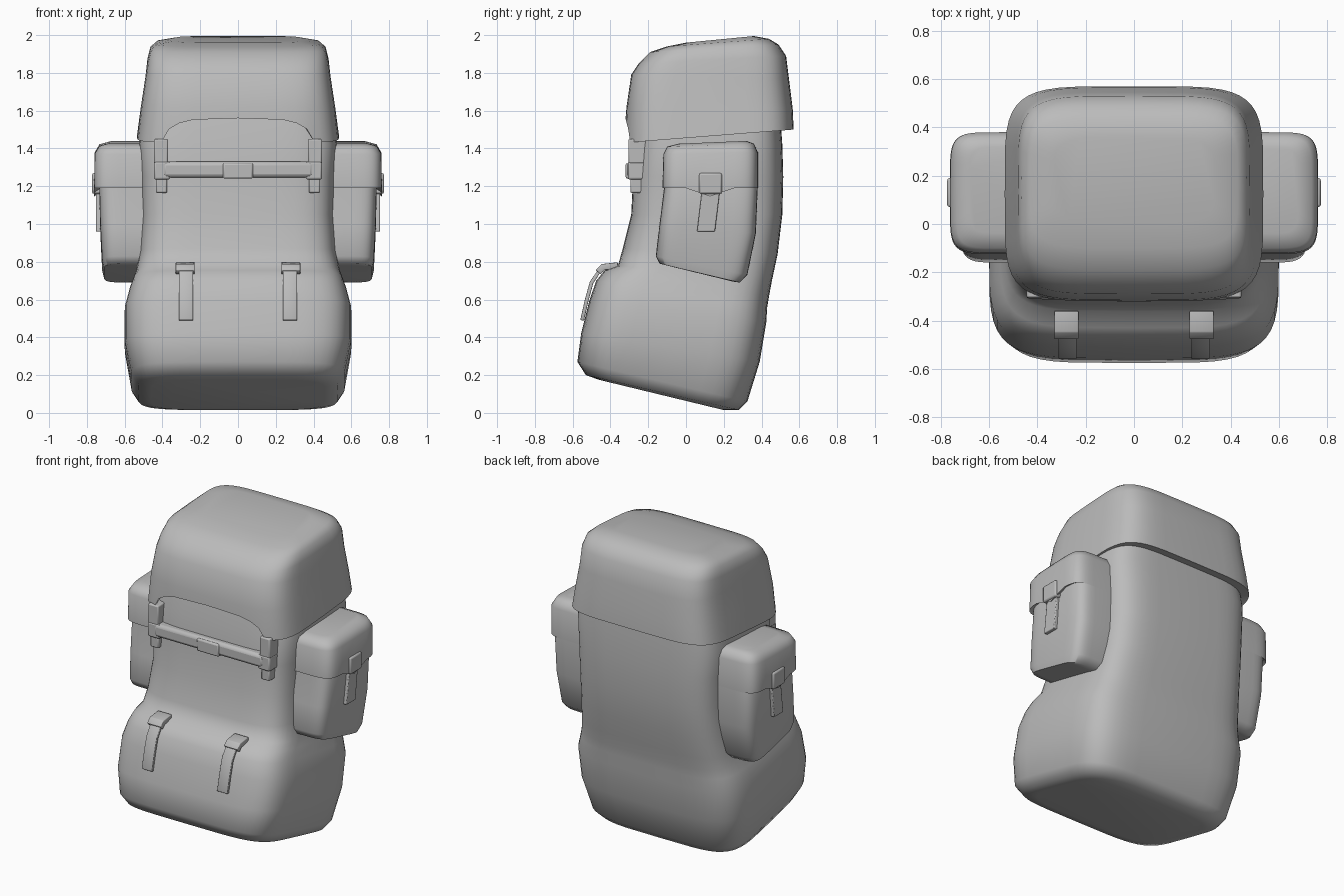
import bpy, bmesh, math
from mathutils import Vector

cube = bpy.data.objects.get("Cube")
if cube:
    bpy.data.objects.remove(cube, do_unlink=True)

canvas = bpy.data.materials.new("grey_canvas")
canvas.use_nodes = True
colour = (0.5, 0.5, 0.5, 1)
canvas.diffuse_color = colour
canvas.node_tree.nodes["Principled BSDF"].inputs["Base Color"].default_value = colour


def finish(name, bm, mirror=False, bevel=0, thickness=0):
    """Turn a bmesh into a shaded object with its modifiers."""
    bmesh.ops.recalc_face_normals(bm, faces=bm.faces)
    mesh = bpy.data.meshes.new(name)
    bm.to_mesh(mesh)
    bm.free()
    mesh.materials.append(canvas)
    obj = bpy.data.objects.new(name, mesh)
    bpy.context.collection.objects.link(obj)
    if thickness:
        mod = obj.modifiers.new("thickness", "SOLIDIFY")
        mod.thickness = thickness
        mod.offset = 0
    if bevel:
        mod = obj.modifiers.new("soft_edges", "BEVEL")
        mod.width = bevel
        mod.segments = 2
    if mirror:
        obj.modifiers.new("mirror", "MIRROR")
    bpy.ops.object.select_all(action="DESELECT")
    obj.select_set(True)
    bpy.context.view_layer.objects.active = obj
    bpy.ops.object.shade_smooth_by_angle(angle=math.radians(55))
    return obj


def power(v, p):
    return math.copysign(abs(v) ** p, v)


def loft(name, rings, centre_x=0, squareness=5, lift=None, mirror=False, segments=48):
    """Skin rounded-square rings: (front y, front z, back y, back z, half width)."""
    bm = bmesh.new()
    loops = []
    for i, (fy, fz, by, bz, half) in enumerate(rings):
        loop = []
        for k in range(segments):
            a = math.tau * k / segments
            x = half * power(math.cos(a), 2 / squareness)
            s = (1 + power(math.sin(a), 2 / squareness)) / 2
            p = Vector((centre_x + x, fy + (by - fy) * s, fz + (bz - fz) * s))
            if lift:
                p.z += lift(i, p)
            loop.append(bm.verts.new(p))
        loops.append(loop)
    for low, high in zip(loops, loops[1:]):
        for k in range(segments):
            n = (k + 1) % segments
            bm.faces.new((low[k], low[n], high[n], high[k]))
    bm.faces.new(loops[0])
    bm.faces.new(loops[-1])
    return finish(name, bm, mirror)


def box(name, low, high, bevel=0.01, mirror=False):
    bm = bmesh.new()
    bmesh.ops.create_cube(bm, size=1)
    low, high = Vector(low), Vector(high)
    for v in bm.verts:
        v.co = (low + high) / 2 + v.co * (high - low)
    return finish(name, bm, mirror, bevel)


def ribbon(name, x, width, path, thickness):
    """Mirrored strap following a (y, z) path."""
    bm = bmesh.new()
    rows = [[bm.verts.new((x + side * width / 2, y, z)) for side in (-1, 1)] for y, z in path]
    for a, b in zip(rows, rows[1:]):
        bm.faces.new((a[0], a[1], b[1], b[0]))
    return finish(name, bm, True, 0.004, thickness)


# Main sack with the bulging lower compartment
loft("main_sack", [
    (-.46, .175, .20, .015, .46),
    (-.53, .20, .28, .015, .53),
    (-.575, .27, .325, .06, .565),
    (-.555, .42, .39, .27, .60),
    (-.51, .60, .425, .48, .60),
    (-.475, .70, .43, .56, .575),
    (-.43, .755, .44, .62, .555),
    (-.36, .78, .455, .70, .54),
    (-.335, .87, .485, .84, .52),
    (-.29, 1.05, .51, 1.05, .51),
    (-.28, 1.25, .515, 1.25, .515),
    (-.26, 1.42, .51, 1.42, .525),
    (-.23, 1.56, .50, 1.56, .50),
])


# Top lid, its front edge cut in an arch
def arch(i, p):
    if i > 1 or p.y > 0:
        return 0
    return 0.13 * math.sqrt(max(0, 1 - (p.x / 0.4) ** 4))


loft("top_lid", [
    (-.24, 1.47, .48, 1.52, .46),
    (-.32, 1.43, .57, 1.50, .535),
    (-.315, 1.62, .565, 1.61, .515),
    (-.29, 1.79, .545, 1.77, .49),
    (-.25, 1.85, .53, 1.89, .48),
    (-.19, 1.91, .49, 1.95, .465),
    (-.10, 1.94, .44, 1.98, .43),
    (0, 1.96, .36, 1.995, .33),
], lift=arch)

# Side pockets and their flaps
loft("side_pockets", [
    (-.10, .78, .25, .695, .19),
    (-.14, .79, .285, .69, .21),
    (-.16, .83, .325, .73, .22),
    (-.14, 1.0, .37, .95, .23),
    (-.115, 1.2, .38, 1.2, .235),
    (-.11, 1.3, .37, 1.3, .20),
], centre_x=.5, squareness=6, mirror=True)


def tongue(i, p):
    if i > 1 or p.x < 0.7:
        return 0
    return -0.045 * max(0, 1 - abs(p.y - 0.13) / 0.11)


loft("pocket_flaps", [
    (-.10, 1.21, .36, 1.21, .23),
    (-.125, 1.19, .38, 1.19, .262),
    (-.12, 1.37, .38, 1.38, .26),
    (-.10, 1.41, .36, 1.425, .235),
    (-.04, 1.425, .32, 1.44, .18),
], centre_x=.5, squareness=6, lift=tongue, mirror=True)

box("pocket_buckles", (.72, .07, 1.16), (.773, .19, 1.27), mirror=True)
pocket_straps = box("pocket_straps", (.70, .075, .96), (.752, .17, 1.17), 0.005, True)
for v in pocket_straps.data.vertices:
    v.co.y += (v.co.z - 1.1) * 0.12

# Straps over the lower compartment
lower_path = [(-.55, .49), (-.525, .60), (-.50, .69), (-.45, .765), (-.36, .78)]
ribbon("lower_straps", .275, .075, lower_path, .02)
ribbon("lower_strap_buckles", .28, .1, [(-.465, .745), (-.44, .772), (-.36, .78)], .035)

# Front closing bar with its centre clasp and end straps
box("front_bar", (-.40, -.312, 1.245), (.40, -.235, 1.33), 0.02)
box("front_clasp", (-.08, -.32, 1.24), (.08, -.25, 1.322), 0.01)
box("front_bar_ends", (.36, -.308, 1.235), (.445, -.21, 1.33), 0.01, True)
box("upper_end_straps", (.37, -.305, 1.32), (.445, -.21, 1.45), 0.008, True)
box("lower_end_straps", (.375, -.295, 1.165), (.435, -.21, 1.25), 0.008, True)
